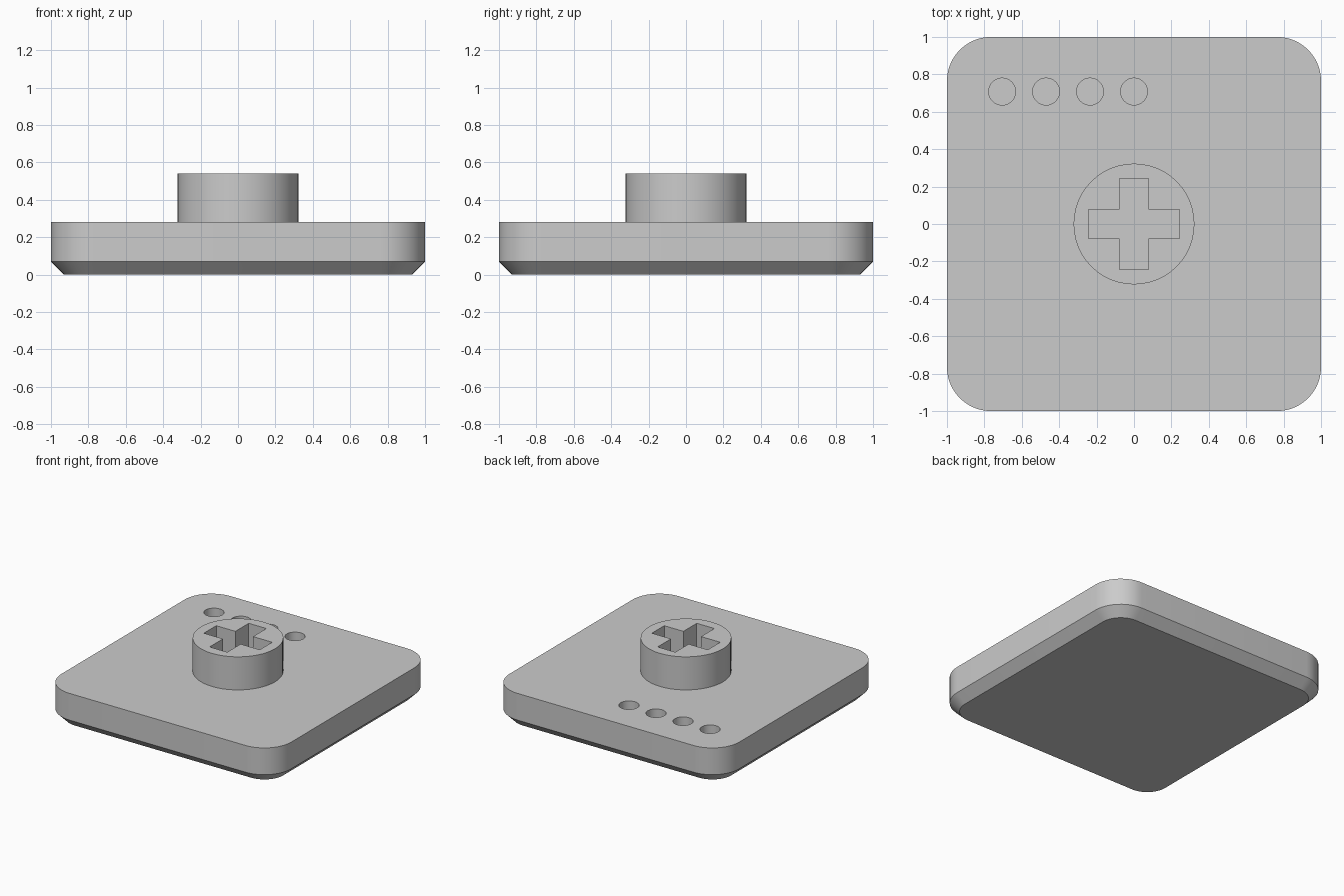
import bpy
import bmesh
from math import cos, sin, pi

if "Cube" in bpy.data.objects:
    bpy.data.objects.remove(bpy.data.objects["Cube"], do_unlink=True)

grey = bpy.data.materials.new("plain grey")
grey.use_nodes = True
colour = (0.6, 0.6, 0.6, 1)
grey.diffuse_color = colour
grey.node_tree.nodes["Principled BSDF"].inputs["Base Color"].default_value = colour


def loft(name, rings):
    """Join matching outlines, each given as (points, height), into a closed solid."""
    bm = bmesh.new()
    loops = [[bm.verts.new((x, y, z)) for x, y in pts] for pts, z in rings]
    for low, high in zip(loops, loops[1:]):
        for i in range(len(low)):
            bm.faces.new((low[i - 1], low[i], high[i], high[i - 1]))
    bm.faces.new(loops[0][::-1])
    bm.faces.new(loops[-1])
    bmesh.ops.recalc_face_normals(bm, faces=bm.faces)
    mesh = bpy.data.meshes.new(name)
    bm.to_mesh(mesh)
    bm.free()
    obj = bpy.data.objects.new(name, mesh)
    bpy.context.collection.objects.link(obj)
    mesh.materials.append(grey)
    return obj


def rounded_square(half, radius, steps=12):
    pts = []
    for q, (sx, sy) in enumerate([(1, 1), (-1, 1), (-1, -1), (1, -1)]):
        for i in range(steps + 1):
            a = (q + i / steps) * pi / 2
            pts.append((sx * (half - radius) + radius * cos(a),
                        sy * (half - radius) + radius * sin(a)))
    return pts


def circle(radius, cx=0, cy=0, n=48):
    return [(cx + radius * cos(2 * pi * i / n), cy + radius * sin(2 * pi * i / n))
            for i in range(n)]


def plus_outline(reach, w):
    arm = [(reach, -w), (reach, w), (w, w)]
    pts = []
    for _ in range(4):
        pts += arm
        arm = [(-y, x) for x, y in arm]
    return pts


def cut(target, cutter):
    cutter.hide_render = True
    cutter.hide_viewport = True
    mod = target.modifiers.new(cutter.name, "BOOLEAN")
    mod.operation = "DIFFERENCE"
    mod.solver = "EXACT"
    mod.object = cutter


TOP, STEM_TOP, CHAMFER = 0.28, 0.54, 0.07

# Rounded base plate with a chamfered underside
plate = loft("base_plate", [
    (rounded_square(1 - CHAMFER, 0.235 - CHAMFER), 0),
    (rounded_square(1, 0.235), CHAMFER),
    (rounded_square(1, 0.235), TOP)])

# Round stem with a plus-shaped socket
stem = loft("stem", [(circle(0.323), TOP), (circle(0.323), STEM_TOP)])
socket = plus_outline(0.243, 0.077)
cut(stem, loft("socket_cutter", [(socket, TOP + 0.002), (socket, STEM_TOP + 0.1)]))

# Row of four blind holes near the back edge
for i in range(4):
    hole = circle(0.072, -0.235 * i, 0.708, 32)
    cut(plate, loft(f"hole_cutter_{i + 1}", [(hole, TOP - 0.14), (hole, TOP + 0.1)]))

# Apply the cuts, remove the cutters and smooth the curved walls
bpy.context.view_layer.update()
for obj in (plate, stem):
    graph = bpy.context.evaluated_depsgraph_get()
    mesh = bpy.data.meshes.new_from_object(obj.evaluated_get(graph))
    obj.modifiers.clear()
    obj.data = mesh
for obj in [o for o in bpy.data.objects if "_cutter" in o.name]:
    bpy.data.objects.remove(obj, do_unlink=True)
for obj in (plate, stem):
    bpy.ops.object.select_all(action="DESELECT")
    obj.select_set(True)
    bpy.context.view_layer.objects.active = obj
    bpy.ops.object.shade_smooth_by_angle(angle=pi / 6)
